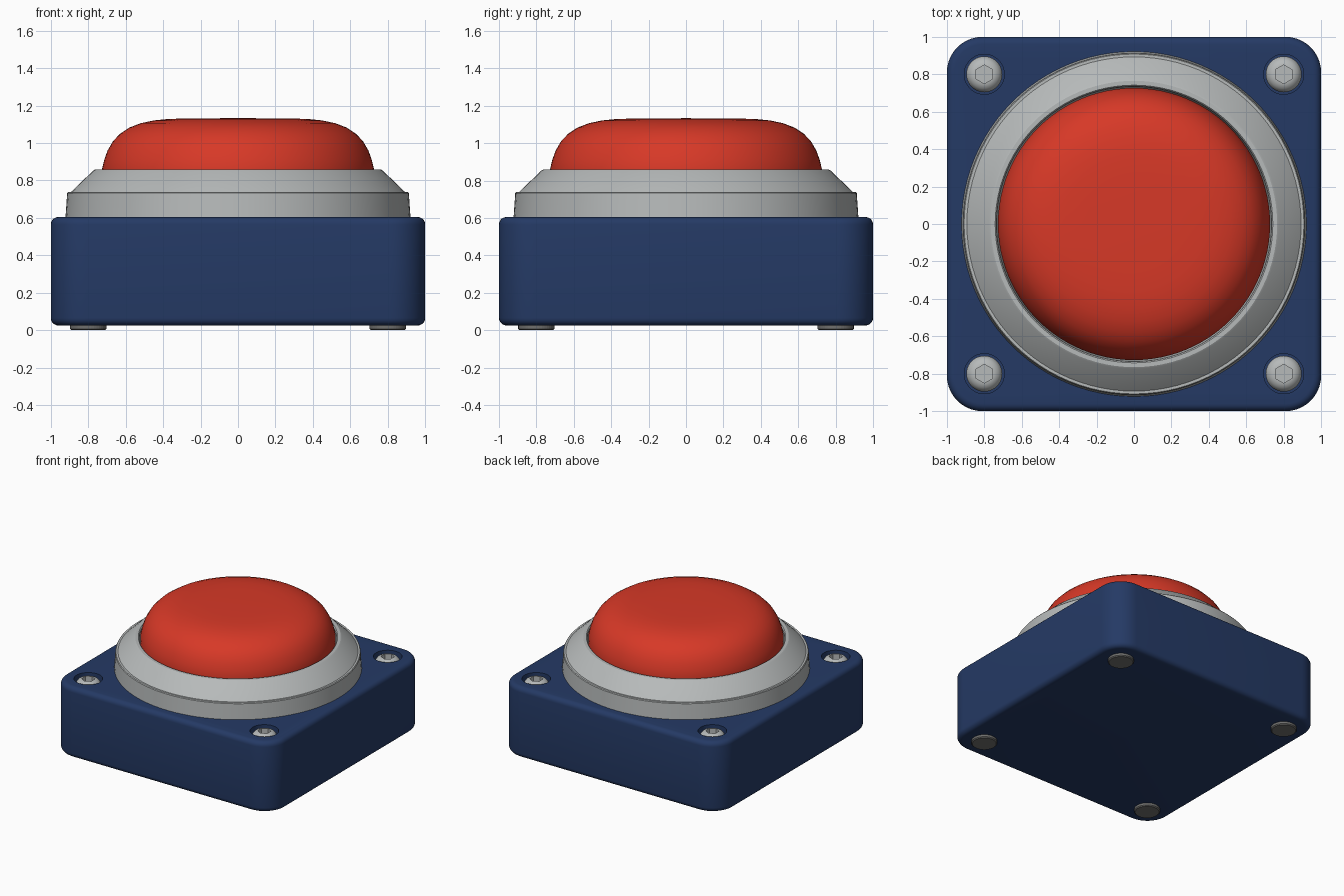
import bpy, bmesh, math
from mathutils import Matrix

if "Cube" in bpy.data.objects:
    bpy.data.objects.remove(bpy.data.objects["Cube"], do_unlink=True)


def material(name, rgb):
    m = bpy.data.materials.new(name)
    m.use_nodes = True
    m.diffuse_color = (*rgb, 1)
    m.node_tree.nodes["Principled BSDF"].inputs["Base Color"].default_value = (*rgb, 1)
    return m


blue = material("navy blue", (0.018, 0.042, 0.13))
grey = material("metal grey", (0.47, 0.49, 0.49))
red = material("button red", (0.68, 0.04, 0.02))
rubber = material("rubber grey", (0.16, 0.16, 0.155))


def finish(name, bm, mat, location=(0, 0, 0)):
    bmesh.ops.recalc_face_normals(bm, faces=bm.faces)
    mesh = bpy.data.meshes.new(name)
    bm.to_mesh(mesh)
    bm.free()
    mesh.materials.append(mat)
    ob = bpy.data.objects.new(name, mesh)
    ob.location = location
    bpy.context.collection.objects.link(ob)
    return ob


def activate(ob):
    bpy.ops.object.select_all(action='DESELECT')
    ob.select_set(True)
    bpy.context.view_layer.objects.active = ob


def smooth(ob, degrees=30):
    activate(ob)
    bpy.ops.object.shade_smooth_by_angle(angle=math.radians(degrees))


def lathe(name, profile, mat, location=(0, 0, 0), steps=96):
    """Revolve a (radius, height) profile around z."""
    bm = bmesh.new()
    verts = [bm.verts.new((r, 0, z)) for r, z in profile]
    edges = [bm.edges.new(pair) for pair in zip(verts, verts[1:])]
    bmesh.ops.spin(bm, geom=verts + edges, axis=(0, 0, 1), cent=(0, 0, 0),
                   angle=math.tau, steps=steps)
    bmesh.ops.remove_doubles(bm, verts=bm.verts, dist=0.0001)
    return finish(name, bm, mat, location)


def cut(ob, sides, radius, depth, location):
    """Sink a straight prism-shaped hole centred on location."""
    bm = bmesh.new()
    bmesh.ops.create_cone(bm, cap_ends=True, segments=sides, radius1=radius,
                          radius2=radius, depth=depth)
    cutter = finish("cutter", bm, ob.data.materials[0], location)
    cutter.hide_render = True
    mod = ob.modifiers.new("hole", 'BOOLEAN')
    mod.operation, mod.object, mod.solver = 'DIFFERENCE', cutter, 'EXACT'
    activate(ob)
    bpy.ops.object.modifier_apply(modifier=mod.name)
    bpy.data.objects.remove(cutter, do_unlink=True)


# Box with rounded corners and softened rims
BOTTOM, TOP = 0.025, 0.605
bm = bmesh.new()
bmesh.ops.create_cube(bm, size=1, matrix=Matrix.Translation((0, 0, (BOTTOM + TOP) / 2))
                      @ Matrix.Diagonal((2, 2, TOP - BOTTOM, 1)))
upright = [e for e in bm.edges if abs(e.verts[0].co.z - e.verts[1].co.z) > 0.1]
bmesh.ops.bevel(bm, geom=upright, offset=0.19, segments=10, profile=0.5, affect='EDGES')
rims = [e for e in bm.edges if abs(e.verts[0].co.z - e.verts[1].co.z) < 0.001]
bmesh.ops.bevel(bm, geom=rims, offset=0.04, segments=5, profile=0.5, affect='EDGES')
base = finish("base_box", bm, blue)

corners = {"front_right": (-0.8, -0.8), "front_left": (0.8, -0.8),
           "back_right": (-0.8, 0.8), "back_left": (0.8, 0.8)}
for corner, (x, y) in corners.items():
    # Recess, domed screw with hexagonal socket, and rubber foot
    cut(base, 40, 0.107, 0.2, (x, y, TOP))
    screw = lathe(corner + "_screw", [(0, -0.03), (0.096, -0.03), (0.096, 0.03), (0.09, 0.05),
                  (0.076, 0.068), (0.056, 0.078), (0, 0.083)], grey, (x, y, 0.525), 40)
    cut(screw, 6, 0.05, 0.1, (x, y, 0.608))
    smooth(screw)
    lathe(corner + "_foot", [(0, 0), (0.09, 0), (0.097, 0.007), (0.097, 0.04), (0, 0.04)],
          rubber, (x, y, 0), 40)
smooth(base)

# Collar with a sloped upper face
collar = lathe("collar_ring", [(0.72, 0.6), (0.922, 0.6), (0.913, 0.732), (0.908, 0.738),
               (0.893, 0.738), (0.775, 0.852), (0.765, 0.858), (0.742, 0.858),
               (0.735, 0.85), (0.72, 0.6)], grey)
smooth(collar, 25)

# Domed push button
button = lathe("push_button", [(0, 0.62), (0.727, 0.62), (0.727, 0.86), (0.715, 0.91),
               (0.697, 0.96), (0.668, 1.01), (0.63, 1.05), (0.58, 1.083), (0.52, 1.106),
               (0.45, 1.121), (0.37, 1.129), (0.25, 1.132), (0, 1.133)], red)
smooth(button)
